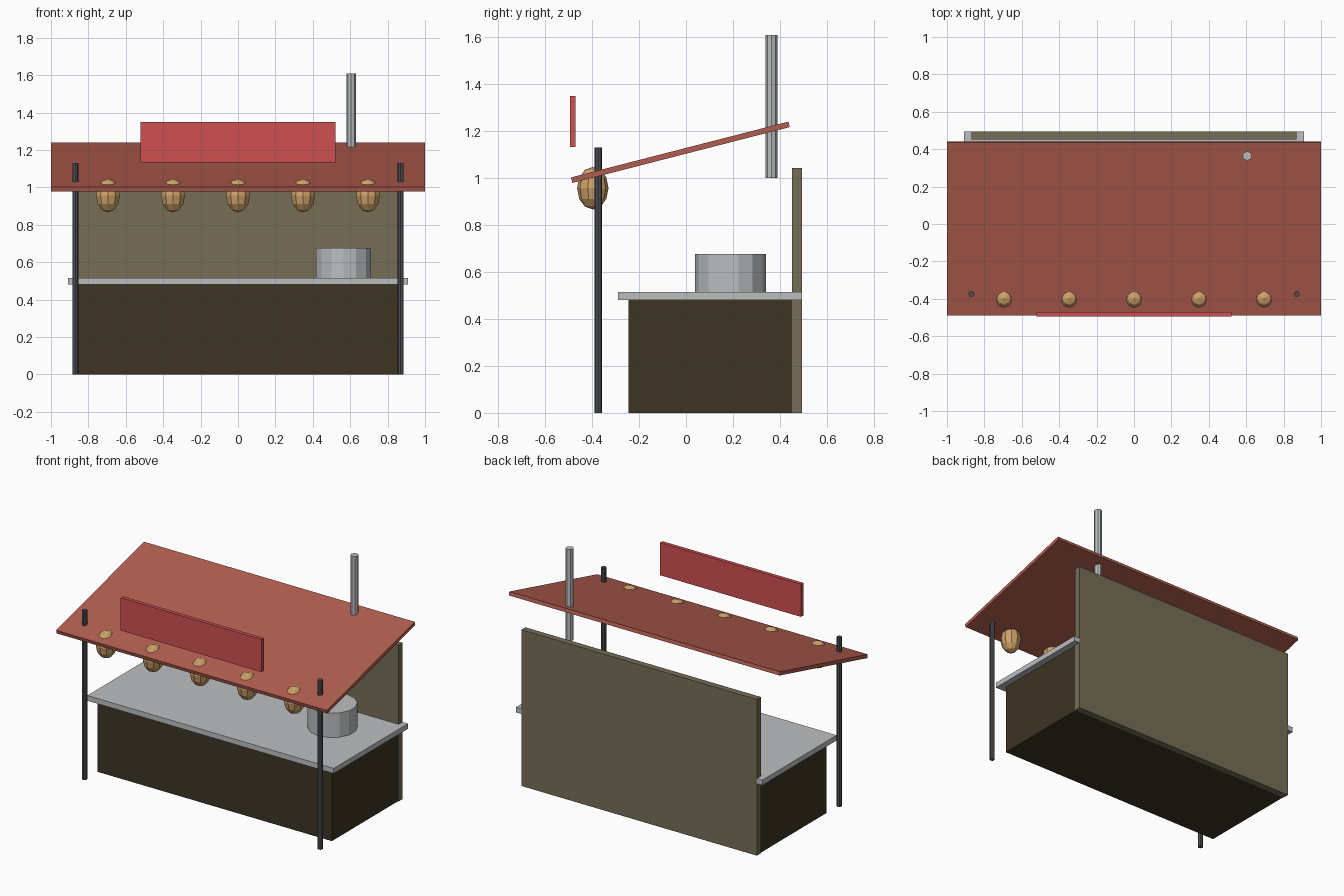
import bpy, math

if "Cube" in bpy.data.objects:
    bpy.data.objects.remove(bpy.data.objects["Cube"])


def mat(name, r, g, b):
    m = bpy.data.materials.new(name)
    m.diffuse_color = (r, g, b, 1)
    m.use_nodes = True
    m.node_tree.nodes["Principled BSDF"].inputs["Base Color"].default_value = m.diffuse_color
    return m


ROOF = mat("roof_red", 0.44, 0.11, 0.08)
SIGN = mat("sign_red", 0.62, 0.08, 0.08)
WALL = mat("wall_olive", 0.18, 0.155, 0.095)
WOOD = mat("dark_wood", 0.047, 0.035, 0.017)
STEEL = mat("steel", 0.50, 0.52, 0.53)
POLE = mat("dark_metal", 0.075, 0.08, 0.09)
LAMP = mat("lantern_amber", 0.62, 0.36, 0.14)


def finish(name, material):
    ob = bpy.context.object
    ob.name = name
    ob.data.materials.append(material)
    return ob


def box(name, lo, hi, material):
    mid = [(a + b) / 2 for a, b in zip(lo, hi)]
    bpy.ops.mesh.primitive_cube_add(size=1, location=mid)
    ob = finish(name, material)
    ob.scale = [b - a for a, b in zip(lo, hi)]
    return ob


def cylinder(name, x, y, z0, z1, r, sides, material):
    bpy.ops.mesh.primitive_cylinder_add(vertices=sides, radius=r, depth=z1 - z0,
                                        location=(x, y, (z0 + z1) / 2))
    return finish(name, material)


# Stall body
box("cabinet", (-0.865, -0.245, 0), (0.865, 0.452, 0.48), WOOD)
box("counter", (-0.91, -0.29, 0.48), (0.91, 0.494, 0.515), STEEL)
box("back_wall", (-0.87, 0.452, 0), (0.87, 0.495, 1.043), WALL)

# Sloping roof
roof = box("roof", (-1, -0.502, 1.098), (1, 0.454, 1.122), ROOF)
roof.rotation_euler.x = math.radians(14.4)

# Sign board above the front edge
box("sign_board", (-0.52, -0.495, 1.132), (0.52, -0.47, 1.35), SIGN)

# Front posts
for side, x in (("left", -0.87), ("right", 0.87)):
    cylinder(side + "_post", x, -0.374, 0, 1.13, 0.016, 8, POLE)

# Cooking pot and chimney
cylinder("pot", 0.565, 0.19, 0.51, 0.677, 0.151, 14, STEEL)
cylinder("chimney", 0.605, 0.364, 1.0, 1.61, 0.025, 8, STEEL)

# Row of lanterns
for i in range(5):
    bpy.ops.mesh.primitive_uv_sphere_add(segments=10, ring_count=6, radius=0.067,
                                         location=((i - 2) * 0.3475, -0.397, 0.957))
    finish("lantern_%d" % (i + 1), LAMP).scale.z = 1.35
